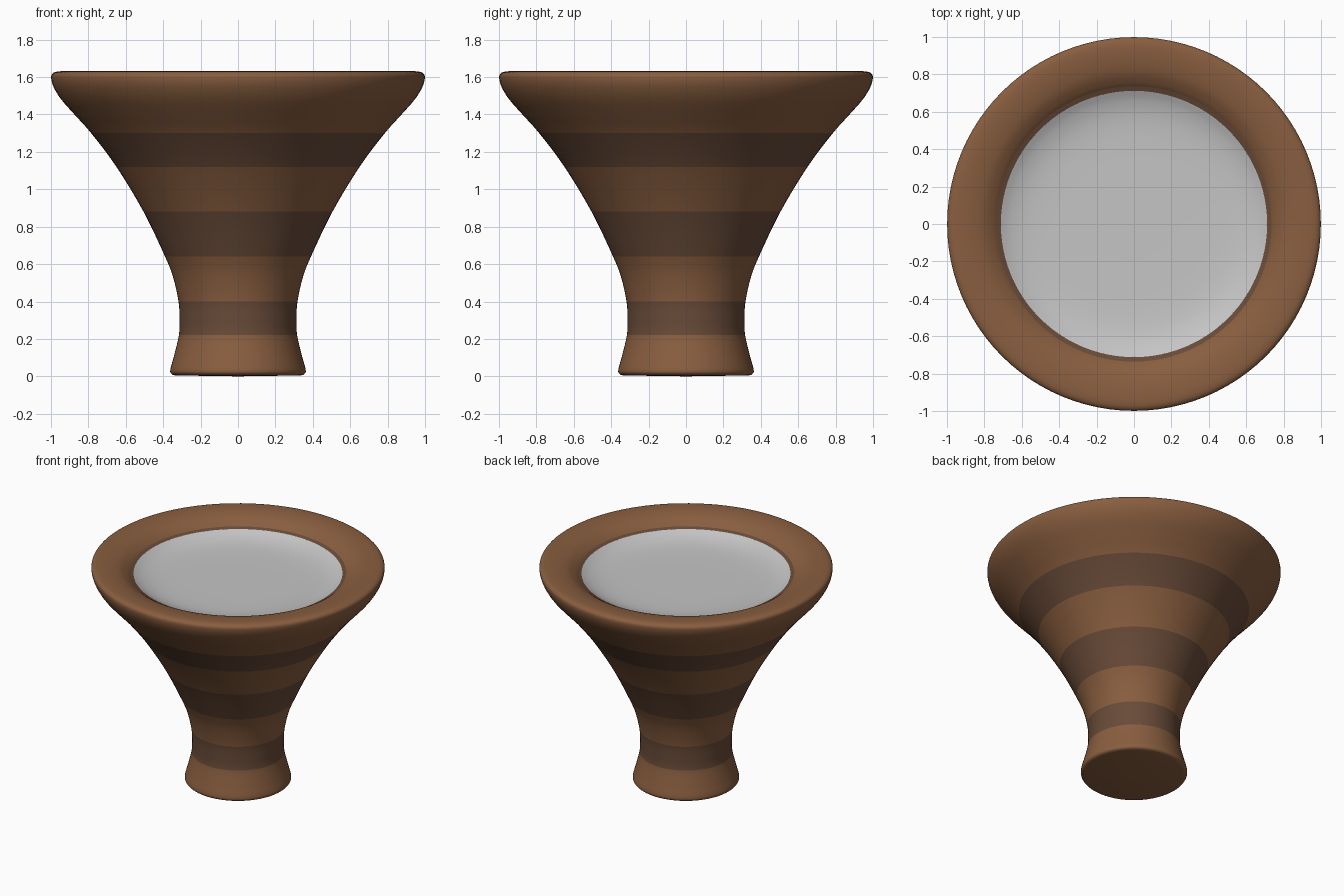
import bpy, bmesh, math
from mathutils import Vector

if "Cube" in bpy.data.objects:
    bpy.data.objects.remove(bpy.data.objects["Cube"])

SEG = 96


def material(name, rgb):
    m = bpy.data.materials.new(name)
    m.diffuse_color = (*rgb, 1)
    m.use_nodes = True
    m.node_tree.nodes["Principled BSDF"].inputs["Base Color"].default_value = m.diffuse_color
    return m


wood = material("warm brown wood", (0.25, 0.112, 0.05))
dark = material("dark brown stripe", (0.14, 0.07, 0.04))
skin = material("pale grey skin", (0.56, 0.56, 0.56))


def smooth_curve(pts, steps=4):
    """Catmull-Rom curve through the profile points."""
    p = [Vector(q) for q in pts]
    p = [p[0]] + p + [p[-1]]
    out = []
    for i in range(1, len(p) - 2):
        a, b, c, d = p[i - 1:i + 3]
        for k in range(steps):
            t = k / steps
            out.append(0.5 * (2 * b + (c - a) * t + (2 * a - 5 * b + 4 * c - d) * t * t
                              + (3 * b - a - 3 * c + d) * t ** 3))
    return out + [p[-1]]


def lathe(name, profile, mats, rule=None):
    """Spin a (radius, height) profile around z; ends on the axis are closed."""
    bm = bmesh.new()
    rings = []
    for r, z in profile:
        if r < 1e-5:
            rings.append([bm.verts.new((0, 0, z))] * SEG)
        else:
            rings.append([bm.verts.new((r * math.cos(2 * math.pi * i / SEG),
                                        r * math.sin(2 * math.pi * i / SEG), z))
                          for i in range(SEG)])
    for lo, hi in zip(rings, rings[1:]):
        for i in range(SEG):
            j = (i + 1) % SEG
            f = bm.faces.new(list(dict.fromkeys((lo[i], lo[j], hi[j], hi[i]))))
            if rule:
                f.material_index = rule(f.calc_center_median())
    me = bpy.data.meshes.new(name)
    bm.to_mesh(me)
    bm.free()
    for m in mats:
        me.materials.append(m)
    ob = bpy.data.objects.new(name, me)
    bpy.context.collection.objects.link(ob)
    bpy.context.view_layer.objects.active = ob
    ob.select_set(True)
    bpy.ops.object.shade_smooth_by_angle(angle=math.radians(40))
    ob.select_set(False)
    return ob


# Flared body: foot, waist, wide rounded rim and the inner slope
outer = [(0.335, 0.005), (0.355, 0.012), (0.362, 0.035), (0.342, 0.11), (0.316, 0.22),
         (0.313, 0.31), (0.318, 0.40), (0.347, 0.53), (0.39, 0.64), (0.505, 0.88),
         (0.65, 1.12), (0.785, 1.30), (0.87, 1.395), (0.945, 1.48), (0.985, 1.545),
         (0.999, 1.595), (0.99, 1.62), (0.955, 1.631), (0.88, 1.628), (0.81, 1.612),
         (0.76, 1.585), (0.735, 1.565)]
STRIPES = ((0.22, 0.40), (0.64, 0.88), (1.12, 1.30))


def stripe_rule(c):
    return int(any(a < c.z < b for a, b in STRIPES))


lathe("body", [(0, 0)] + [tuple(v) for v in smooth_curve(outer)], [wood, dark], stripe_rule)

# Thin dark ring between rim and skin
lathe("inner_ring", [(0.736, 1.566), (0.71, 1.556)], [dark])

# Slightly dished drum skin
dish = [(0.712, 1.557), (0.66, 1.533), (0.58, 1.513), (0.46, 1.503), (0.25, 1.5), (0, 1.5)]
lathe("skin", [tuple(v) for v in smooth_curve(dish)], [skin])
